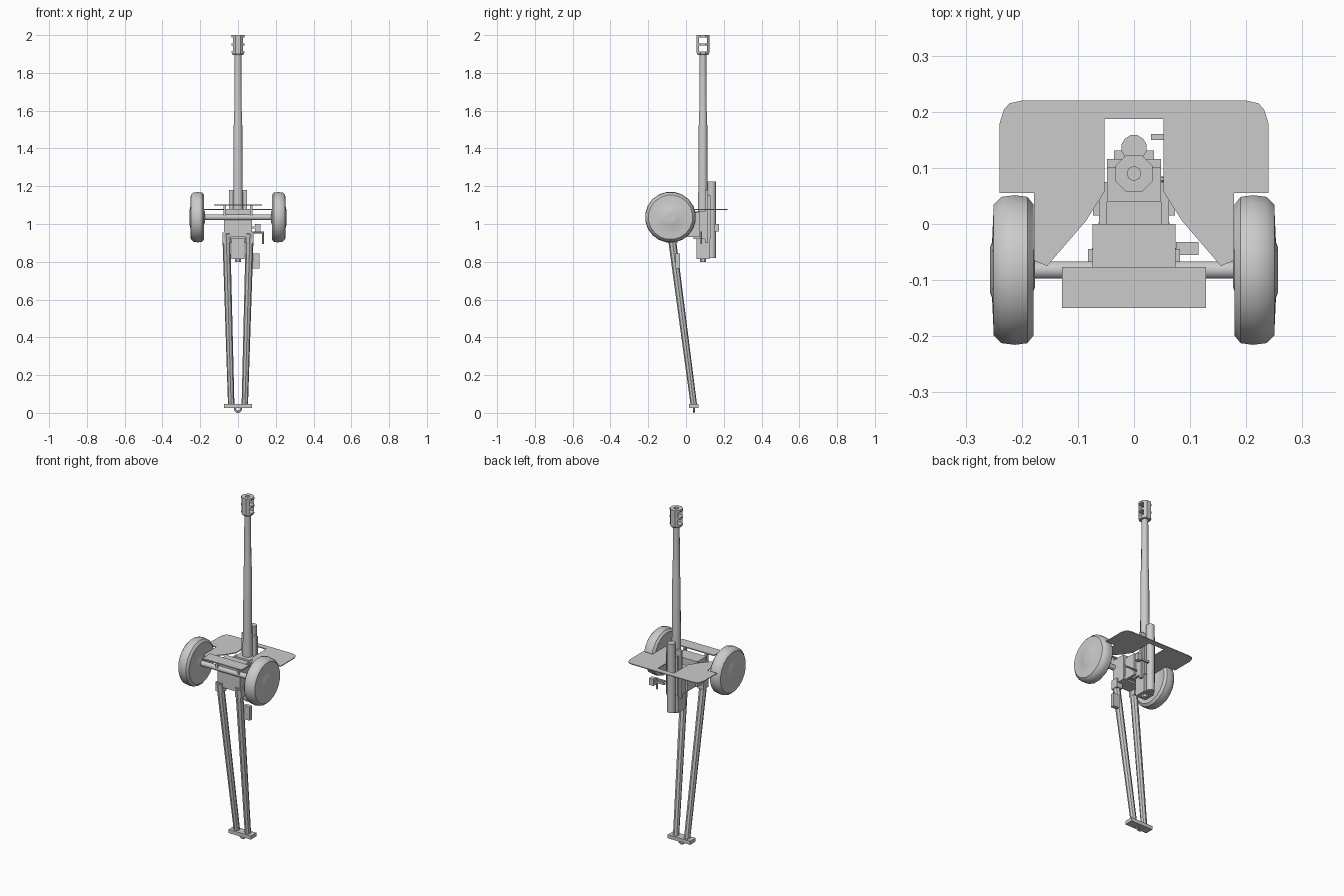
import bpy, bmesh, math
from mathutils import Vector, Matrix

if "Cube" in bpy.data.objects:
    bpy.data.objects.remove(bpy.data.objects["Cube"])

paint = bpy.data.materials.new("grey_paint")
paint.diffuse_color = (0.6, 0.6, 0.6, 1)
paint.use_nodes = True
paint.node_tree.nodes["Principled BSDF"].inputs["Base Color"].default_value = paint.diffuse_color


def finish(name, bm, smooth=False):
    bmesh.ops.recalc_face_normals(bm, faces=bm.faces)
    me = bpy.data.meshes.new(name)
    bm.to_mesh(me)
    bm.free()
    me.materials.append(paint)
    ob = bpy.data.objects.new(name, me)
    bpy.context.collection.objects.link(ob)
    if smooth:
        bpy.ops.object.select_all(action='DESELECT')
        ob.select_set(True)
        bpy.context.view_layer.objects.active = ob
        bpy.ops.object.shade_smooth_by_angle(angle=math.radians(40))
    return ob


def box(name, x0, x1, y0, y1, z0, z1):
    bm = bmesh.new()
    bmesh.ops.create_cube(bm, size=1)
    for v in bm.verts:
        v.co = ((x0 + x1) / 2 + v.co.x * (x1 - x0),
                (y0 + y1) / 2 + v.co.y * (y1 - y0),
                (z0 + z1) / 2 + v.co.z * (z1 - z0))
    return finish(name, bm)


def lathe(name, profile, origin, axis=(0, 0, 1), sides=12, smooth=True):
    """Spin (radius, distance) pairs around an axis."""
    bm = bmesh.new()
    rot = Vector((0, 0, 1)).rotation_difference(Vector(axis)).to_matrix()
    rings = []
    for r, d in profile:
        rings.append([bm.verts.new(rot @ Vector((
            r * math.cos(math.tau * (i + .5) / sides),
            r * math.sin(math.tau * (i + .5) / sides), d)) + Vector(origin))
            for i in range(sides)])
    for a, b in zip(rings, rings[1:]):
        for i in range(sides):
            j = (i + 1) % sides
            bm.faces.new((a[i], a[j], b[j], b[i]))
    bm.faces.new(rings[0])
    bm.faces.new(rings[-1])
    return finish(name, bm, smooth)


def rod(name, a, b, r0, r1, sides=8):
    d = Vector(b) - Vector(a)
    return lathe(name, [(r0, 0), (r1, d.length)], a, d.normalized(), sides)


def cut(ob, cutter):
    m = ob.modifiers.new("cut", 'BOOLEAN')
    m.operation, m.solver, m.object = 'DIFFERENCE', 'EXACT', cutter
    cutter.hide_render = True
    cutter.hide_viewport = True


def plate(name, outline, z0, z1):
    bm = bmesh.new()
    f = bm.faces.new([bm.verts.new((x, y, z0)) for x, y in outline])
    ext = bmesh.ops.extrude_face_region(bm, geom=[f])
    for v in ext["geom"]:
        if isinstance(v, bmesh.types.BMVert):
            v.co.z = z1
    return finish(name, bm)


# Barrel with stepped taper
GY = 0.09
lathe("barrel", [(.03, .9), (.028, 1.1), (.025, 1.2), (.023, 1.58), (.020, 1.6),
                 (.018, 1.91)], (0, GY, 0), sides=12)

# Muzzle brake with side ports and bore
brake = lathe("muzzle_brake", [(.03, 1.895), (.036, 1.905), (.036, 2.0)],
              (0, GY, 0), sides=8, smooth=False)
for k, (z0, z1) in enumerate(((1.912, 1.944), (1.956, 1.988))):
    cut(brake, box(f"port_cutter_{k}", -.1, .1, GY - .021, GY + .021, z0, z1))
cut(brake, lathe("bore_cutter", [(.012, 1.93), (.012, 2.05)], (0, GY, 0)))

# Recoil cylinder, cradle and breech
lathe("recoil_cylinder", [(.023, .82), (.023, 1.225)], (0, .136, 0), sides=12)
box("cradle", -.048, .048, .10, .116, .90, 1.18)
box("cradle_cap", -.036, .036, .116, .131, .92, 1.15)
box("breech", -.034, .034, .055, .125, .815, .92)
lathe("breech_plug", [(.018, .80), (.018, .83)], (0, GY, 0), sides=8)
box("gun_mount", -.048, .048, .04, .10, .92, 1.065)

# Carriage body
box("carriage_body", -.074, .074, -.085, 0, .93, 1.08)
box("carriage_saddle", -.06, .06, -.02, .045, .94, 1.03)
for s in (-1, 1):
    # Side cheeks that hold the gun mount
    x = sorted((s * .048, s * .062))
    box("cheek", *x, -.01, .075, .93, 1.06)

# Main shield: mirrored outline with a gun window, then the lower plate
half = [(0, .187), (.053, .187), (.053, .057), (.086, .005), (.155, -.075), (.178, -.065),
        (.178, .055), (.24, .055), (.24, .178), (.232, .204), (.222, .215), (.2, .22), (0, .22)]
for s in (-1, 1):
    plate("shield", [(s * x, y) for x, y in half], 1.074, 1.079)
box("lower_shield", -.128, .128, -.15, -.077, 1.098, 1.104)
for s in (-1, 1):
    box("shield_bracket", s * .07 - .006, s * .07 + .006, -.10, -.08, 1.04, 1.10)

# Axle and wheels
WY, WZ = -.082, 1.036
rod("axle", (-.19, WY, WZ), (.19, WY, WZ), .016, .016, 12)
for s in (-1, 1):
    lathe("wheel", [(.03, .176), (.045, .182), (.10, .182), (.118, .179), (.132, .190),
                    (.135, .212), (.132, .236), (.118, .250), (.095, .251), (.05, .253),
                    (.04, .257), (.02, .257)], (0, WY, WZ), (s, 0, 0), sides=20)

# Trail legs with hinge blocks
for s in (-1, 1):
    rod("trail_leg", (s * .062, -.078, .95), (s * .036, .041, .045), .021, .017)
    box("trail_hinge", s * .062 - .02, s * .062 + .02, -.09, -.045, .90, .955)

# Spade and towing eye
box("spade", -.073, .073, .015, .066, .027, .048)
bm = bmesh.new()
path, N, M = [], 12, 6
for i in range(N):
    a = math.tau * i / N
    path.append([bm.verts.new((
        (.0155 + .0055 * math.cos(math.tau * j / M)) * math.cos(a),
        .042 + .0055 * math.sin(math.tau * j / M),
        .021 + (.0155 + .0055 * math.cos(math.tau * j / M)) * math.sin(a))) for j in range(M)])
for i in range(N):
    for j in range(M):
        p, q, k = path[i], path[(i + 1) % N], (j + 1) % M
        bm.faces.new((p[j], q[j], q[k], p[k]))
finish("towing_eye", bm, True)

# Tool box on one leg
box("tool_box", .075, .115, -.055, -.032, .765, .845)

# Gun sight and its arm
box("sight_arm", .03, .095, .15, .16, .975, .987)
box("sight", .09, .118, .148, .175, .96, 1.0)

# Elevating crank
rod("crank_shaft", (.045, .08, .955), (.133, .08, .955), .005, .005, 6)
rod("crank_handle", (.133, .08, .96), (.133, .08, .895), .005, .005, 6)
